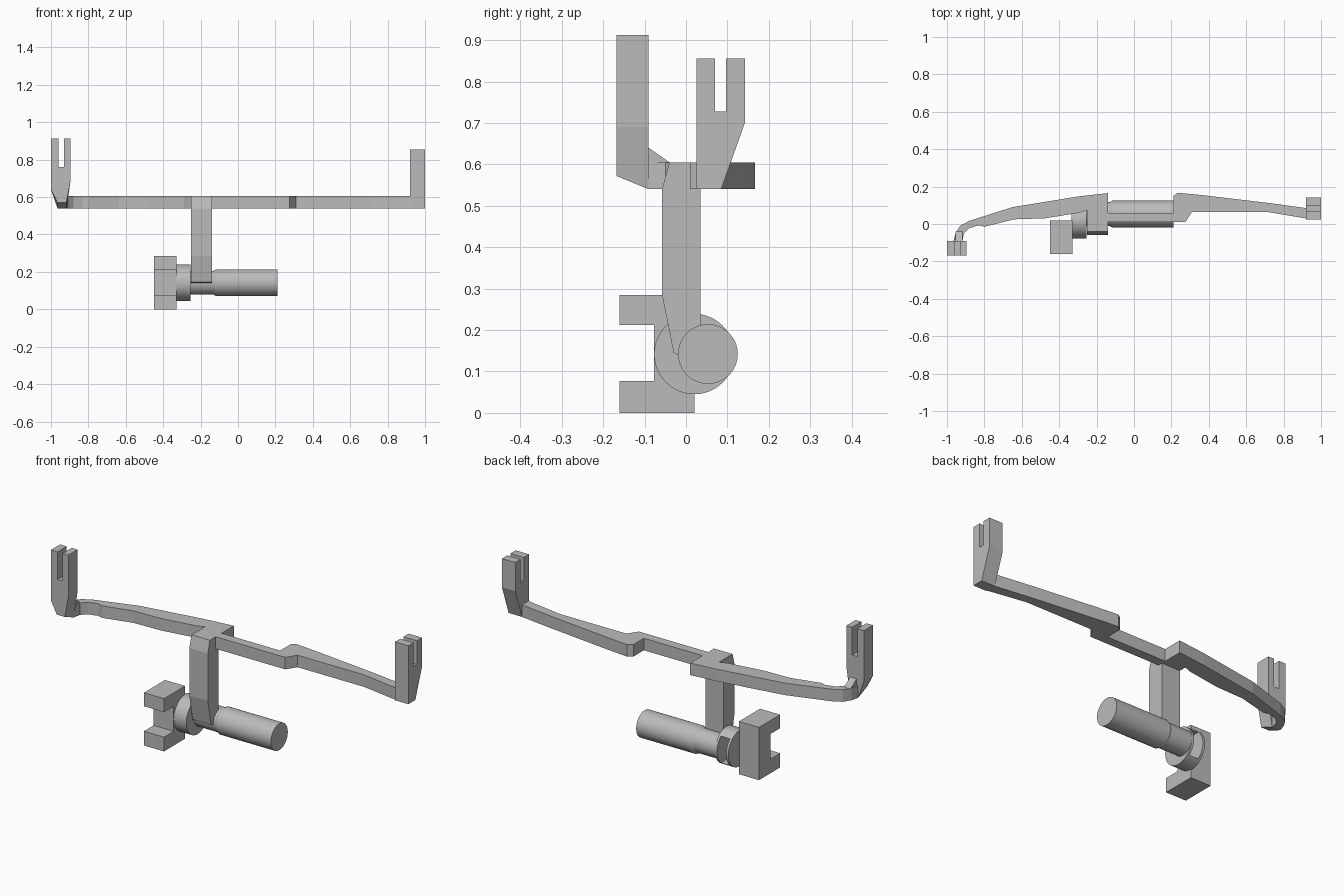
import bpy, bmesh
from math import radians, pi
from mathutils import Matrix, Vector

cube = bpy.data.objects.get("Cube")
if cube:
    bpy.data.objects.remove(cube, do_unlink=True)

grey = bpy.data.materials.new("plain_grey")
grey.use_nodes = True
grey.diffuse_color = (0.5, 0.5, 0.5, 1)
grey.node_tree.nodes["Principled BSDF"].inputs["Base Color"].default_value = (0.5, 0.5, 0.5, 1)


def finish(name, bm):
    bmesh.ops.recalc_face_normals(bm, faces=bm.faces)
    mesh = bpy.data.meshes.new(name)
    bm.to_mesh(mesh)
    bm.free()
    mesh.materials.append(grey)
    ob = bpy.data.objects.new(name, mesh)
    bpy.context.collection.objects.link(ob)
    return ob


def prism(name, points, axis, lo, hi, adjust=None):
    """Extrude a flat outline along an axis."""
    place = {"x": lambda a, b, d: (d, a, b),
             "y": lambda a, b, d: (a, d, b),
             "z": lambda a, b, d: (a, b, d)}[axis]
    bm = bmesh.new()
    face = bm.faces.new([bm.verts.new(place(a, b, lo)) for a, b in points])
    geo = bmesh.ops.extrude_face_region(bm, geom=[face])["geom"]
    shift = Vector(place(0, 0, hi - lo))
    bmesh.ops.translate(bm, vec=shift, verts=[v for v in geo if isinstance(v, bmesh.types.BMVert)])
    if adjust:
        for v in bm.verts:
            adjust(v)
    return finish(name, bm)


def rod(name, y, z, rings):
    """Round bar along x, given as (x, radius) rings."""
    bm = bmesh.new()
    for (x0, r0), (x1, r1) in zip(rings, rings[1:]):
        turn = Matrix.Translation(((x0 + x1) / 2, y, z)) @ Matrix.Rotation(pi / 2, 4, "Y")
        bmesh.ops.create_cone(bm, cap_ends=True, segments=64, radius1=r0, radius2=r1,
                              depth=x1 - x0, matrix=turn)
    ob = finish(name, bm)
    bpy.ops.object.select_all(action="DESELECT")
    ob.select_set(True)
    bpy.context.view_layer.objects.active = ob
    bpy.ops.object.shade_smooth_by_angle(angle=radians(30))
    return ob


# Long bent crossbar: back edge left to right, then front edge back
prism("crossbar", [
    (-0.965, -0.09), (-0.955, -0.05), (-0.93, -0.01), (-0.88, 0.017), (-0.65, 0.09),
    (-0.3, 0.147), (-0.14, 0.165), (-0.14, 0.06), (0.21, 0.06), (0.21, 0.15),
    (0.235, 0.167), (0.36, 0.155), (0.74, 0.11), (0.92, 0.085), (0.92, 0.03),
    (0.71, 0.065), (0.31, 0.065), (0.275, 0.01), (-0.25, 0.01), (-0.25, 0.075),
    (-0.29, 0.06), (-0.48, 0.03), (-0.64, 0.025), (-0.8, -0.015), (-0.83, -0.007),
    (-0.88, -0.022), (-0.91, -0.05), (-0.917, -0.09)], "z", 0.54, 0.605)

# Upright fork at the +x end, slotted through x
prism("left_fork", [
    (0.025, 0.54), (0.085, 0.54), (0.142, 0.7), (0.142, 0.855), (0.097, 0.855),
    (0.097, 0.727), (0.07, 0.727), (0.07, 0.855), (0.025, 0.855)], "x", 0.92, 1.0)


# Upright fork at the -x end, slotted through y, with a sloping underside
def slope(v):
    if v.co.z < 0.56 and v.co.y < -0.1:
        v.co.z = 0.572


prism("right_fork", [
    (-0.965, 0.54), (-0.917, 0.54), (-0.895, 0.69), (-0.895, 0.912), (-0.93, 0.912),
    (-0.93, 0.762), (-0.96, 0.762), (-0.96, 0.912), (-1.0, 0.912), (-1.0, 0.64)],
    "y", -0.168, -0.09, slope)
prism("fork_gusset", [(-0.095, 0.6), (-0.04, 0.605), (-0.09, 0.64), (-0.095, 0.64)],
      "x", -0.955, -0.917)

# Hanging stem
prism("stem", [
    (-0.04, 0.605), (0.035, 0.605), (0.035, 0.14), (-0.02, 0.14), (-0.03, 0.145),
    (-0.058, 0.285), (-0.058, 0.54)], "x", -0.25, -0.14)

# Round handle and its neck
rod("handle", 0.053, 0.142, [(-0.13, 0.064), (-0.115, 0.072), (0.21, 0.072)])
rod("neck", 0.053, 0.142, [(-0.26, 0.064), (-0.125, 0.064)])

# Round hub, hollowed from the back so two thin bridges remain
hub = rod("hub", 0.02, 0.142, [(-0.335, 0.097), (-0.255, 0.097)])
pocket = prism("pocket_cutter", [(-0.04, 0.07), (0.2, 0.07), (0.2, 0.214), (-0.04, 0.214)],
               "x", -0.322, -0.268)
pocket.hide_render = True
pocket.hide_viewport = True
cut = hub.modifiers.new("pocket", "BOOLEAN")
cut.operation = "DIFFERENCE"
cut.object = pocket

# C-shaped clamp block
prism("clamp", [
    (-0.16, 0.0), (0.02, 0.0), (0.02, 0.285), (-0.16, 0.285), (-0.16, 0.212),
    (-0.077, 0.212), (-0.077, 0.077), (-0.16, 0.077)], "x", -0.45, -0.33)
